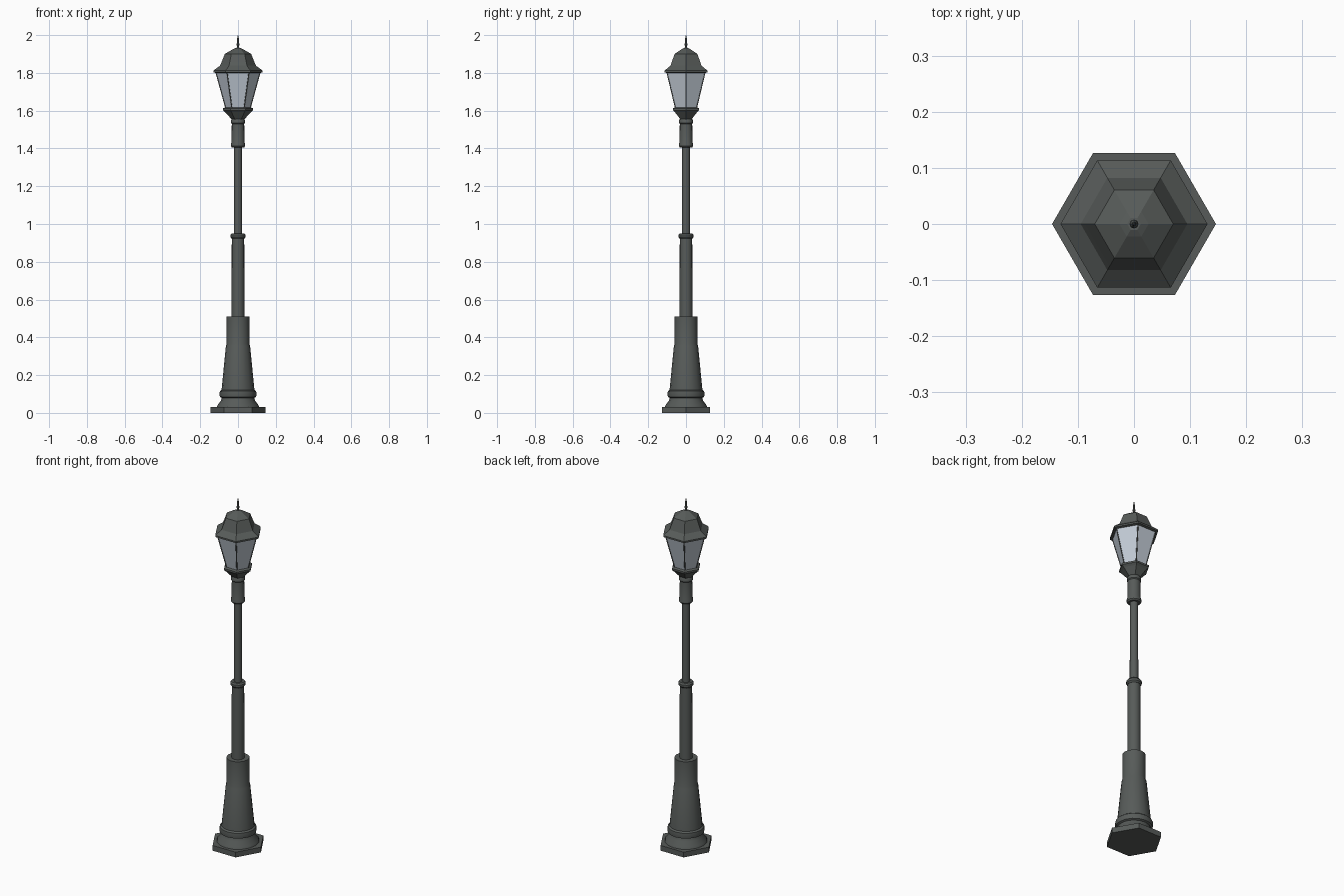
import bpy
import bmesh
from math import cos, sin, tau, radians

cube = bpy.data.objects.get("Cube")
if cube:
    bpy.data.objects.remove(cube)


def material(name, rgb):
    mat = bpy.data.materials.new(name)
    mat.use_nodes = True
    mat.diffuse_color = (*rgb, 1)
    mat.node_tree.nodes["Principled BSDF"].inputs["Base Color"].default_value = (*rgb, 1)
    return mat


METAL = material("dark grey metal", (0.095, 0.105, 0.1))
GLASS = material("pale blue glass", (0.54, 0.6, 0.67))


def lathe(name, profile, sides, mat, smooth=True):
    """Closed turned shape from (radius, height) pairs, corners on the x axis."""
    bm = bmesh.new()
    rings = []
    for r, z in profile:
        rings.append([bm.verts.new((r * cos(tau * i / sides), r * sin(tau * i / sides), z))
                      for i in range(sides)])
    for low, high in zip(rings, rings[1:]):
        for i in range(sides):
            j = (i + 1) % sides
            bm.faces.new((low[i], low[j], high[j], high[i]))
    bm.faces.new(rings[0][::-1])
    bm.faces.new(rings[-1])
    mesh = bpy.data.meshes.new(name)
    bm.to_mesh(mesh)
    bm.free()
    mesh.materials.append(mat)
    obj = bpy.data.objects.new(name, mesh)
    bpy.context.collection.objects.link(obj)
    if smooth:
        bpy.ops.object.select_all(action="DESELECT")
        obj.select_set(True)
        bpy.context.view_layer.objects.active = obj
        bpy.ops.object.shade_smooth_by_angle(angle=radians(35))
    return obj


# Foot and pedestal
lathe("base_plate", [(0.146, 0), (0.146, 0.03)], 6, METAL, smooth=False)
lathe("pedestal", [(0.112, 0.03), (0.108, 0.042), (0.09, 0.065), (0.086, 0.08),
                   (0.096, 0.085), (0.098, 0.1), (0.096, 0.115), (0.087, 0.122),
                   (0.064, 0.355), (0.06, 0.365), (0.06, 0.51)], 16, METAL)

# Pole in two stages with a ring between them
lathe("lower_pole", [(0.034, 0.5), (0.033, 0.93)], 16, METAL)
lathe("pole_ring", [(0.034, 0.922), (0.04, 0.93), (0.04, 0.942), (0.034, 0.95)], 16, METAL)
lathe("upper_pole", [(0.022, 0.94), (0.021, 1.42)], 16, METAL)
lathe("neck", [(0.032, 1.405), (0.038, 1.412), (0.038, 1.422), (0.034, 1.435),
               (0.033, 1.53), (0.037, 1.535), (0.037, 1.548), (0.03, 1.56)], 16, METAL)

# Lantern with six panes
lathe("lantern_cup", [(0.03, 1.55), (0.068, 1.592), (0.08, 1.602), (0.08, 1.612),
                      (0.068, 1.617)], 6, METAL, smooth=False)
LOW, HIGH = (0.064, 1.612), (0.117, 1.805)
lathe("lantern_glass", [LOW, HIGH], 6, GLASS, smooth=False)

# Thin bars along the pane corners
for i in range(6):
    a = tau * i / 6
    curve = bpy.data.curves.new("corner_bar", "CURVE")
    curve.dimensions = "3D"
    curve.bevel_depth = 0.003
    curve.bevel_resolution = 0
    spline = curve.splines.new("POLY")
    spline.points.add(1)
    for point, (r, z) in zip(spline.points, (LOW, HIGH)):
        point.co = (r * cos(a), r * sin(a), z, 1)
    curve.materials.append(METAL)
    bpy.context.collection.objects.link(bpy.data.objects.new("corner_bar", curve))

# Roof and finial
lathe("lantern_roof", [(0.118, 1.8), (0.131, 1.803), (0.131, 1.812), (0.095, 1.838),
                       (0.088, 1.855), (0.07, 1.9), (0.026, 1.926), (0.012, 1.932)],
      6, METAL, smooth=False)
lathe("finial", [(0.009, 1.925), (0.005, 1.94), (0.008, 1.947), (0.008, 1.953),
                 (0.004, 1.962), (0.004, 1.985), (0.001, 2.0)], 8, METAL)
